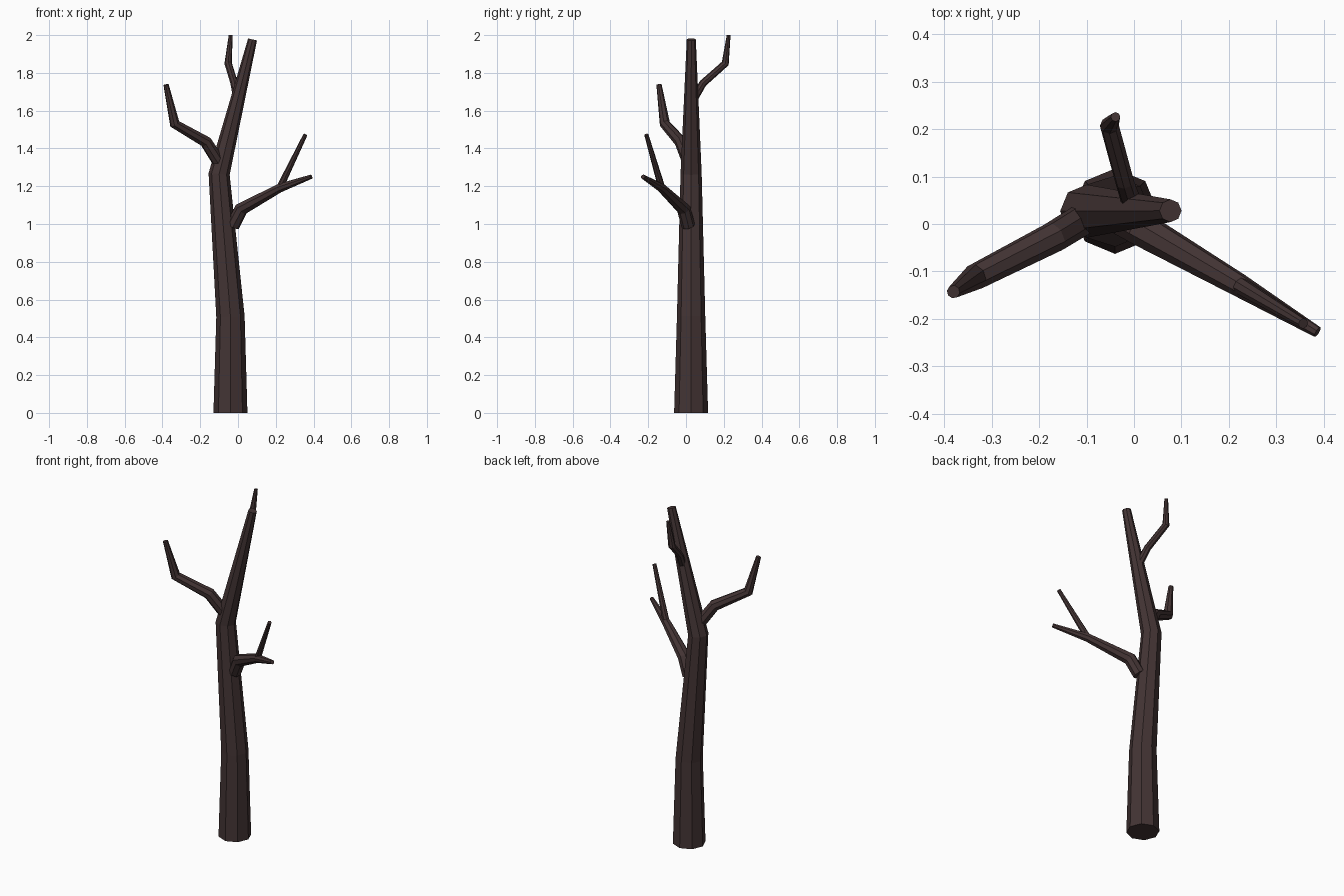
import bpy, bmesh, math
from mathutils import Vector

if "Cube" in bpy.data.objects:
    bpy.data.objects.remove(bpy.data.objects["Cube"])

bark = bpy.data.materials.new("dark_bark")
bark.diffuse_color = (0.056, 0.034, 0.034, 1)
bark.use_nodes = True
bark.node_tree.nodes["Principled BSDF"].inputs["Base Color"].default_value = bark.diffuse_color
SIDES = 8


def limb(name, path):
    """Tapered eight-sided tube along (x, y, z, radius) points, capped at both ends."""
    pts = [Vector(p[:3]) for p in path]
    segs = [(b - a).normalized() for a, b in zip(pts, pts[1:])]
    dirs = [segs[0]] + [(a + b).normalized() for a, b in zip(segs, segs[1:])] + [segs[-1]]
    bm = bmesh.new()
    rings = []
    u = Vector((1, 0, 0))
    for p, d, row in zip(pts, dirs, path):
        u = (u - d * u.dot(d)).normalized()
        v = d.cross(u)
        angles = [2 * math.pi * k / SIDES for k in range(SIDES)]
        rings.append([bm.verts.new(p + row[3] * (u * math.cos(a) + v * math.sin(a)))
                      for a in angles])
    for lo, hi in zip(rings, rings[1:]):
        for k in range(SIDES):
            n = (k + 1) % SIDES
            bm.faces.new((lo[k], lo[n], hi[n], hi[k]))
    bm.faces.new(rings[0][::-1])
    bm.faces.new(rings[-1])
    me = bpy.data.meshes.new(name)
    bm.to_mesh(me)
    bm.free()
    me.materials.append(bark)
    bpy.context.collection.objects.link(bpy.data.objects.new(name, me))


# Main trunk, leaning left then right
limb("trunk", [(-0.04, 0.027, 0, 0.09), (-0.04, 0.027, 0.51, 0.075),
               (-0.10, 0.027, 1.265, 0.056), (0.077, 0.028, 1.977, 0.024)])
# Low right branch and its upright twig
limb("right_branch", [(-0.028, 0.012, 0.99, 0.036), (0.018, -0.012, 1.08, 0.037),
                      (0.22, -0.128, 1.19, 0.025), (0.387, -0.228, 1.25, 0.012)])
limb("right_twig", [(0.22, -0.128, 1.19, 0.019), (0.357, -0.21, 1.473, 0.011)])
# Left branch with a raised tip
limb("left_branch", [(-0.10, 0.015, 1.325, 0.034), (-0.17, -0.028, 1.435, 0.033),
                     (-0.335, -0.112, 1.53, 0.028), (-0.381, -0.143, 1.738, 0.014)])
# Upper back branch
limb("upper_branch", [(-0.005, 0.045, 1.67, 0.022), (-0.02, 0.09, 1.745, 0.02),
                      (-0.052, 0.208, 1.85, 0.02), (-0.039, 0.226, 2.0, 0.01)])
